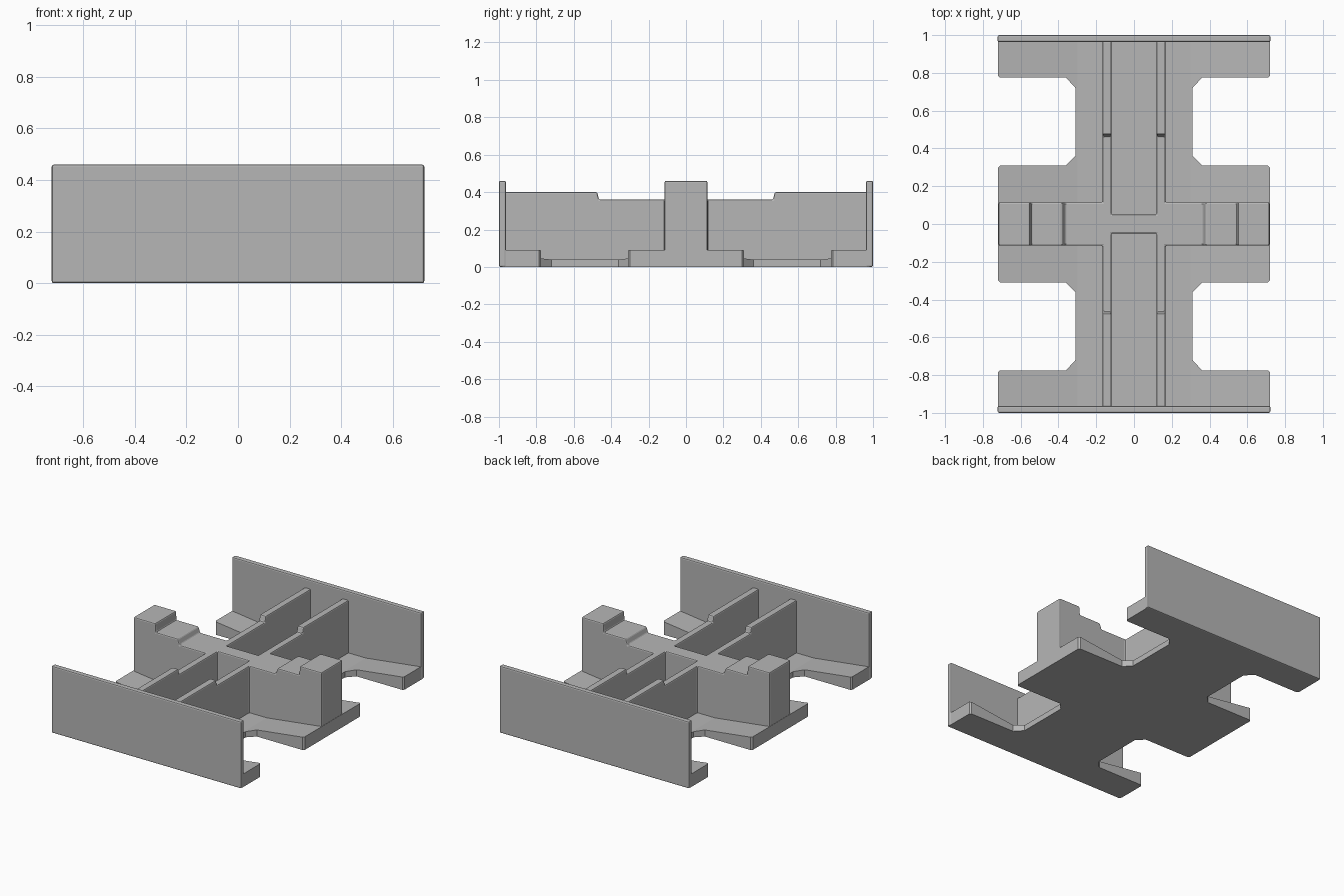
import bpy, bmesh, math
from mathutils import Vector

if "Cube" in bpy.data.objects:
    bpy.data.objects.remove(bpy.data.objects["Cube"])

grey = bpy.data.materials.new("light_grey")
grey.diffuse_color = (0.47, 0.47, 0.47, 1)
grey.use_nodes = True
grey.node_tree.nodes["Principled BSDF"].inputs["Base Color"].default_value = grey.diffuse_color


def extrude(name, points, depth):
    """Solid from a list of 3D outline points, swept along the depth vector."""
    bm = bmesh.new()
    face = bm.faces.new([bm.verts.new(p) for p in points])
    new = bmesh.ops.extrude_face_region(bm, geom=[face])["geom"]
    bmesh.ops.translate(bm, vec=Vector(depth),
                        verts=[g for g in new if isinstance(g, bmesh.types.BMVert)])
    bmesh.ops.recalc_face_normals(bm, faces=bm.faces)
    mesh = bpy.data.meshes.new(name)
    bm.to_mesh(mesh)
    bm.free()
    mesh.materials.append(grey)
    obj = bpy.data.objects.new(name, mesh)
    bpy.context.collection.objects.link(obj)
    return obj


def box(name, x0, x1, y0, y1, z0, z1):
    return extrude(name, [(x0, y0, z0), (x1, y0, z0), (x1, y1, z0), (x0, y1, z0)],
                   (0, 0, z1 - z0))


def apply(obj, mod):
    bpy.context.view_layer.objects.active = obj
    bpy.ops.object.modifier_apply(modifier=mod.name)


def combine(obj, other, operation):
    mod = obj.modifiers.new("cut", "BOOLEAN")
    mod.operation, mod.solver, mod.object = operation, "EXACT", other
    apply(obj, mod)
    bpy.data.objects.remove(other)


def soften(obj, width):
    mod = obj.modifiers.new("edge", "BEVEL")
    mod.width, mod.segments = width, 2
    mod.limit_method, mod.angle_limit = "ANGLE", math.radians(30)


def mirrored(half):
    """Close a profile by mirroring its first coordinate."""
    return half + [(-a, b) for a, b in reversed(half)]


# Floor plate with three pairs of tongues
quarter = [(.719, .30), (.709, .31), (.36, .31), (.31, .36), (.31, .72),
           (.36, .775), (.709, .775), (.719, .785), (.719, .98)]
right = [(x, -y) for x, y in reversed(quarter)] + quarter
floor = extrude("floor_plate", [(x, y, 0) for x, y in mirrored(right)], (0, 0, .04))

# Tongues thicken towards the outside
bm = bmesh.new()
bm.from_mesh(floor.data)
for x in (-.30, .30):
    bmesh.ops.bisect_plane(bm, geom=bm.verts[:] + bm.edges[:] + bm.faces[:],
                           plane_co=(x, 0, 0), plane_no=(1, 0, 0))
for v in bm.verts:
    if v.co.z > .02:
        v.co.z = .038 + max(0, abs(v.co.x) - .30) * .124
bm.to_mesh(floor.data)
bm.free()

# Stepped cross wall
steps = [(.717, .02), (.717, .46), (.55, .46), (.545, .40), (.38, .40), (.365, .36)]
spine = extrude("cross_wall_and_rails",
                [(x, -.115, z) for x, z in mirrored(steps)], (0, .23, 0))

# Lengthwise rails, higher towards the ends
rail = [(.97, .02), (.97, .40), (.475, .40), (.465, .36)]
combine(spine, extrude("rails", [(-.167, y, z) for y, z in mirrored(rail)],
                       (.334, 0, 0)), "UNION")

# Trenches between the rails
for y0, y1 in ((.05, 1.1), (-1.1, -.05)):
    combine(spine, box("trench", -.12, .12, y0, y1, -.1, .6), "DIFFERENCE")
soften(spine, .008)

# End walls
for name, y0, y1 in (("front_wall", -1, -.963), ("back_wall", .963, 1)):
    soften(box(name, -.722, .722, y0, y1, 0, .46), .008)
